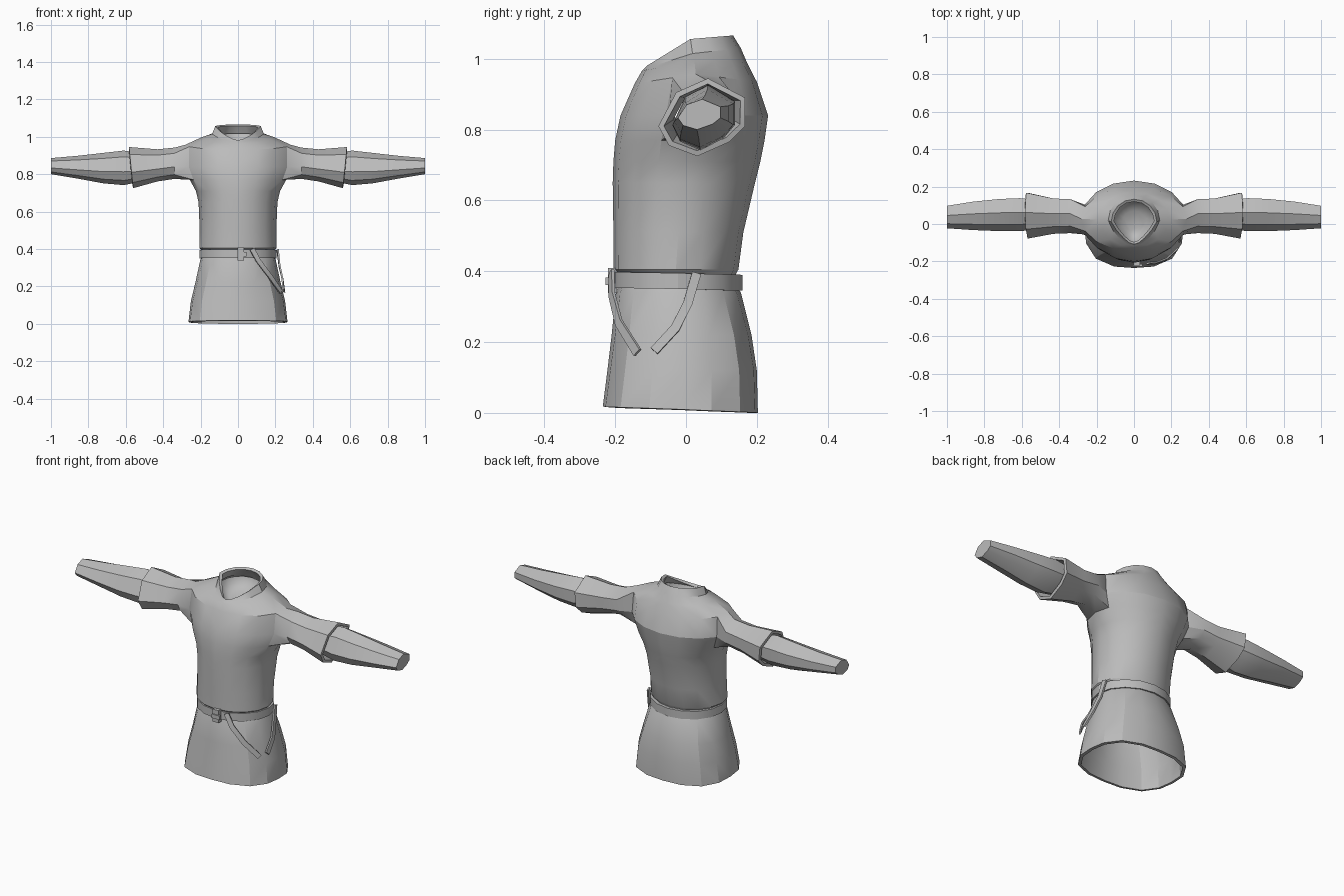
import bpy, bmesh, math
from mathutils import Vector

if "Cube" in bpy.data.objects:
    bpy.data.objects.remove(bpy.data.objects["Cube"])

cloth = bpy.data.materials.new("plain_grey")
cloth.use_nodes = True
GREY = (0.5, 0.5, 0.5, 1)
cloth.diffuse_color = GREY
cloth.node_tree.nodes["Principled BSDF"].inputs["Base Color"].default_value = GREY


def finish(bm, name, thick=0.0, mirror=False, angle=25, offset=-1):
    """Turn a bmesh into a finished object, with its modifiers applied."""
    mesh = bpy.data.meshes.new(name)
    bm.to_mesh(mesh)
    bm.free()
    ob = bpy.data.objects.new(name, mesh)
    bpy.context.collection.objects.link(ob)
    mesh.materials.append(cloth)
    if mirror:
        ob.modifiers.new("mirror", 'MIRROR').merge_threshold = 0.001
    if thick:
        mod = ob.modifiers.new("thickness", 'SOLIDIFY')
        mod.thickness, mod.offset = thick, offset
    bpy.ops.object.select_all(action='DESELECT')
    ob.select_set(True)
    bpy.context.view_layer.objects.active = ob
    bpy.ops.object.convert(target='MESH')
    bpy.ops.object.shade_smooth_by_angle(angle=math.radians(angle))
    return ob


def body_point(row, a):
    """Point on a body ring; a runs from the front round the left side."""
    hw, yf, yb, zf, zs, zb, pinch, bulge = row
    c = math.cos(a)
    wide = 1 + bulge * math.sin(2 * a) ** 2
    y = (yf + yb) / 2 - (yb - yf) / 2 * c * wide
    z = zs + ((zf if c > 0 else zb) - zs) * abs(c)
    return (hw * math.sin(a) * wide * (1 - pinch * max(0, c)), y, z)


def level(hw, yf, yb, z, bulge=0.0):
    return (hw, yf, yb, z, z, z, 0, bulge)


def skin(bm, rings, closed):
    """Quads between successive rings of vertices."""
    n = len(rings[0])
    for low, up in zip(rings, rings[1:]):
        for j in range(n if closed else n - 1):
            k = (j + 1) % n
            bm.faces.new((low[j], low[k], up[k], up[j]))


def full_ring(bm, row):
    return [bm.verts.new(body_point(row, math.tau * j / 16)) for j in range(16)]


# Sleeve cross-section around its centre (y, z)
SECTION = [(-.09, -.085), (-.01, -.115), (.08, -.075), (.125, -.03),
           (.125, .05), (.02, .105), (-.07, .065), (-.12, -.03)]


def sleeve_ring(bm, x, cy, cz, sy, sz, slant=0):
    return [bm.verts.new((x + slant * v, cy + sy * u, cz + sz * v)) for u, v in SECTION]


# Tunic rings from hem to collar
ROWS = [
    (.265, -.235, .203, .018, .010, 0, 0, .09),
    level(.252, -.222, .200, .12, .08),
    level(.228, -.210, .185, .22, .06),
    level(.202, -.198, .155, .34, .02),
    level(.193, -.190, .142, .36),
    level(.193, -.190, .140, .39),
    level(.207, -.205, .148, .405),
    level(.205, -.205, .162, .51),
    level(.211, -.207, .195, .65),
    level(.225, -.205, .210, .71),
    level(.258, -.200, .222, .77),
    level(.285, -.185, .232, .84),
    (.282, -.145, .200, .93, .957, .935, 0, 0),
    (.195, -.125, .172, .965, .997, .99, .1, 0),
    (.138, -.118, .155, .972, 1.015, 1.03, .3, 0),
    (.122, -.108, .133, .982, 1.056, 1.066, .45, 0),
]

# Tunic: half a body with an armhole, sleeve joined on, then mirrored
bm = bmesh.new()
grid = [[bm.verts.new(body_point(r, math.pi * j / 8)) for j in range(9)] for r in ROWS]
for r in grid:
    r[0].co.x = r[-1].co.x = 0
skin(bm, grid, False)
under, mid, over = grid[10:13]
bmesh.ops.delete(bm, geom=[mid[4]], context='VERTS')
armhole = [under[3], under[4], under[5], mid[5], over[5], over[4], over[3], mid[3]]
sleeve = [armhole,
          sleeve_ring(bm, .34, .04, .862, .74, .76),
          sleeve_ring(bm, .43, .04, .851, .77, .78),
          sleeve_ring(bm, .572, .042, .84, 1, 1, .1)]
skin(bm, sleeve, True)
finish(bm, "tunic", .016, True)

# Lining that closes the neck opening below the collar
bm = bmesh.new()
lining = [full_ring(bm, (w, yf, yb, zf, zf + .04, zf + .045, .35, 0))
          for w, yf, yb, zf in ((.06, -.04, .07, .915), (.10, -.085, .115, .94),
                                (.112, -.10, .125, .972))]
for ring in lining:
    ring.reverse()
skin(bm, lining, True)
bm.faces.new(list(reversed(lining[0])))
finish(bm, "neck_lining", angle=60)

# Under-sleeves: tapering tubes that come out of the cuffs, closed at the ends
bm = bmesh.new()
tube = [sleeve_ring(bm, .50, .048, .84, .62, .66),
        sleeve_ring(bm, .61, .048, .838, .72, .84),
        sleeve_ring(bm, .72, .046, .836, .70, .74),
        sleeve_ring(bm, .86, .042, .84, .62, .55),
        sleeve_ring(bm, 1.0, .036, .845, .49, .39)]
skin(bm, tube, True)
bm.faces.new(tube[-1])
finish(bm, "under_sleeves", mirror=True)

# Belt, slightly lower at the back
bm = bmesh.new()
skin(bm, [full_ring(bm, (.206, -.206, .160, z + .003, z, z - .005, 0, 0))
          for z in (.35, .395)], True)
finish(bm, "belt", .016)


def box(name, centre, size):
    bm = bmesh.new()
    bmesh.ops.create_cube(bm, size=1)
    bmesh.ops.scale(bm, vec=size, verts=bm.verts)
    bmesh.ops.translate(bm, vec=centre, verts=bm.verts)
    finish(bm, name)


# Knot at the front of the belt
box("belt_knot", (.015, -.208, .374), (.036, .026, .07))
box("belt_knot_loop", (.02, -.221, .372), (.05, .012, .022))


def ribbon(name, points, width=.026):
    """Flat strip along a path, facing away from the body's axis."""
    pts = [Vector(p) for p in points]
    bm = bmesh.new()
    rows = []
    for i, p in enumerate(pts):
        along = (pts[min(i + 1, len(pts) - 1)] - pts[max(i - 1, 0)]).normalized()
        out = Vector((p.x, p.y, 0)).normalized()
        side = along.cross(out).normalized() * width / 2
        rows.append([bm.verts.new(p - side), bm.verts.new(p + side)])
    skin(bm, rows, False)
    finish(bm, name, .009, offset=0)


# Loose ends of the belt on the left hip
ribbon("belt_end_front", [(.075, -.210, .40), (.11, -.210, .335),
                          (.170, -.190, .255), (.230, -.137, .17)])
ribbon("belt_end_side", [(.212, .03, .395), (.222, .005, .31),
                         (.238, -.03, .24), (.245, -.09, .175)])
